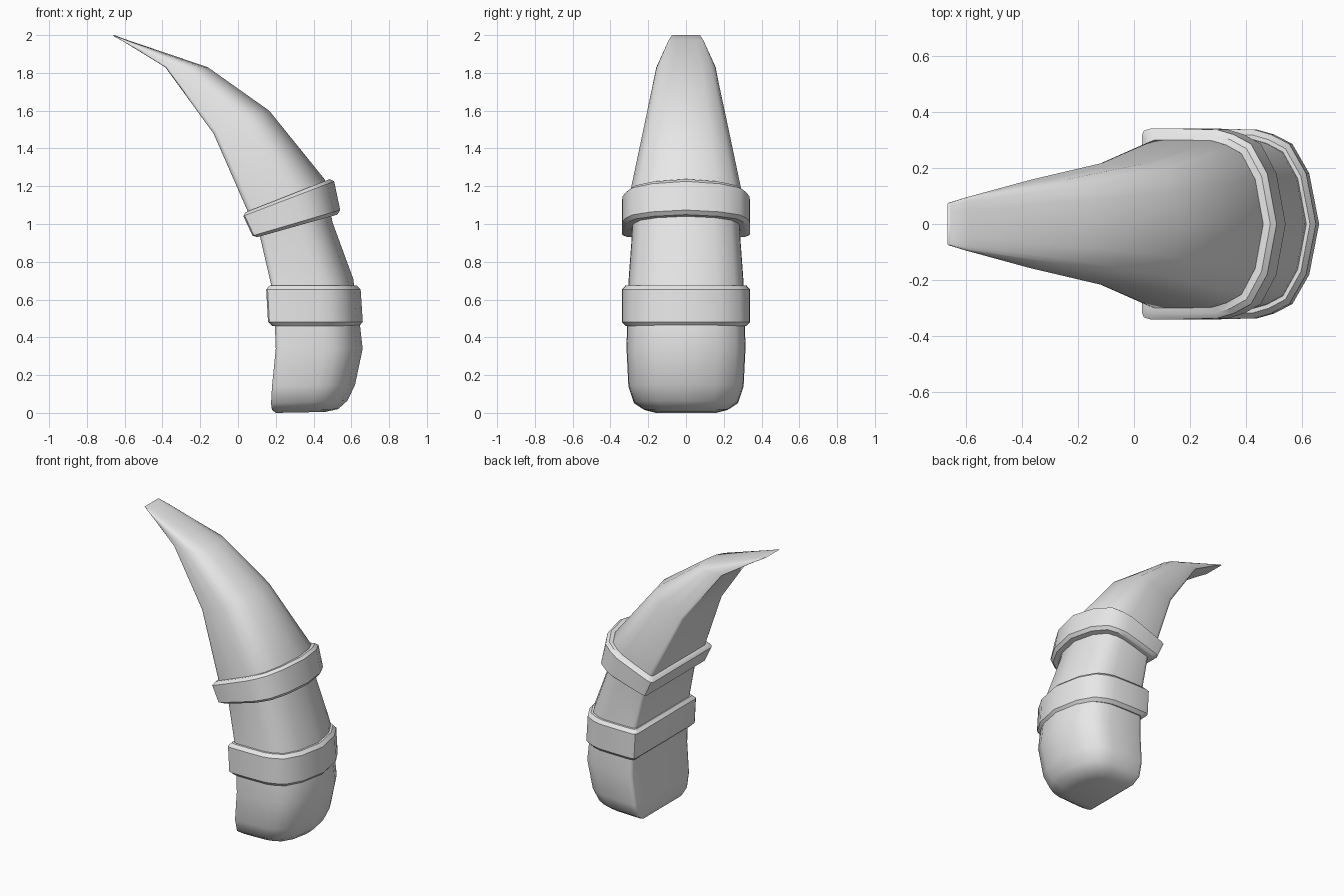
import bpy, bmesh, math
from mathutils import Vector

cube = bpy.data.objects.get("Cube")
if cube:
    bpy.data.objects.remove(cube, do_unlink=True)

grey = bpy.data.materials.new("horn grey")
grey.use_nodes = True
colour = (0.8, 0.8, 0.8, 1)
grey.diffuse_color = colour
grey.node_tree.nodes["Principled BSDF"].inputs["Base Color"].default_value = colour

# Half of the D-shaped section: (flat inner side to round outer side, width)
HALF = [(0, 0.93), (0.015, 0.98), (0.06, 1), (0.3, 1), (0.56, 0.99),
        (0.68, 0.94), (0.81, 0.84), (0.93, 0.53)]
SECTION = HALF + [(1, 0)] + [(u, -v) for u, v in reversed(HALF)]


def loft(name, stations, angle):
    """Skin D sections given as (inner x, inner z, outer x, outer z, half width)."""
    bm = bmesh.new()
    rings = []
    for xi, zi, xo, zo, width in stations:
        inner, outer = Vector((xi, 0, zi)), Vector((xo, 0, zo))
        rings.append([bm.verts.new(inner.lerp(outer, u) + Vector((0, v * width, 0)))
                      for u, v in SECTION])
    n = len(SECTION)
    for low, high in zip(rings, rings[1:]):
        for i in range(n):
            j = (i + 1) % n
            bm.faces.new((low[i], low[j], high[j], high[i]))
    bm.faces.new(rings[0])
    bm.faces.new(rings[-1])
    bmesh.ops.recalc_face_normals(bm, faces=bm.faces)
    mesh = bpy.data.meshes.new(name)
    bm.to_mesh(mesh)
    bm.free()
    mesh.materials.append(grey)
    obj = bpy.data.objects.new(name, mesh)
    bpy.context.collection.objects.link(obj)
    bpy.ops.object.select_all(action='DESELECT')
    obj.select_set(True)
    bpy.context.view_layer.objects.active = obj
    bpy.ops.object.shade_smooth_by_angle(angle=math.radians(angle))
    return obj


def band(name, bottom, top, width, bevel=0.02):
    """Collar between two section lines, with softened rims."""
    def inset(line):
        xi, zi, xo, zo = line
        a, b = Vector((xi, zi)), Vector((xo, zo))
        d = (b - a).normalized() * bevel
        return (*(a + d), *(b - d), width - bevel)

    def mix(t):
        return (*(p + (q - p) * t for p, q in zip(bottom, top)), width)

    return loft(name, [inset(bottom), mix(0.1), mix(0.9), inset(top)], 40)


# Curved horn from rounded base to thin chisel tip
loft("horn", [
    (0.20, 0.00, 0.46, 0.005, 0.16),
    (0.18, 0.015, 0.53, 0.02, 0.22),
    (0.175, 0.05, 0.58, 0.065, 0.275),
    (0.18, 0.14, 0.62, 0.15, 0.305),
    (0.20, 0.34, 0.66, 0.34, 0.315),
    (0.195, 0.47, 0.645, 0.47, 0.312),
    (0.175, 0.68, 0.61, 0.71, 0.305),
    (0.115, 0.94, 0.50, 1.01, 0.285),
    (0.05, 1.07, 0.46, 1.235, 0.30),
    (-0.13, 1.48, 0.165, 1.60, 0.218),
    (-0.385, 1.83, -0.16, 1.83, 0.157),
    (-0.60, 1.962, -0.585, 1.974, 0.095),
    (-0.665, 1.998, -0.655, 2.00, 0.075),
], 50)

# Two collars
band("lower_band", (0.16, 0.46, 0.662, 0.46), (0.148, 0.675, 0.648, 0.675), 0.34)
band("upper_band", (0.083, 0.925, 0.545, 1.055), (0.022, 1.055, 0.505, 1.245), 0.34)
